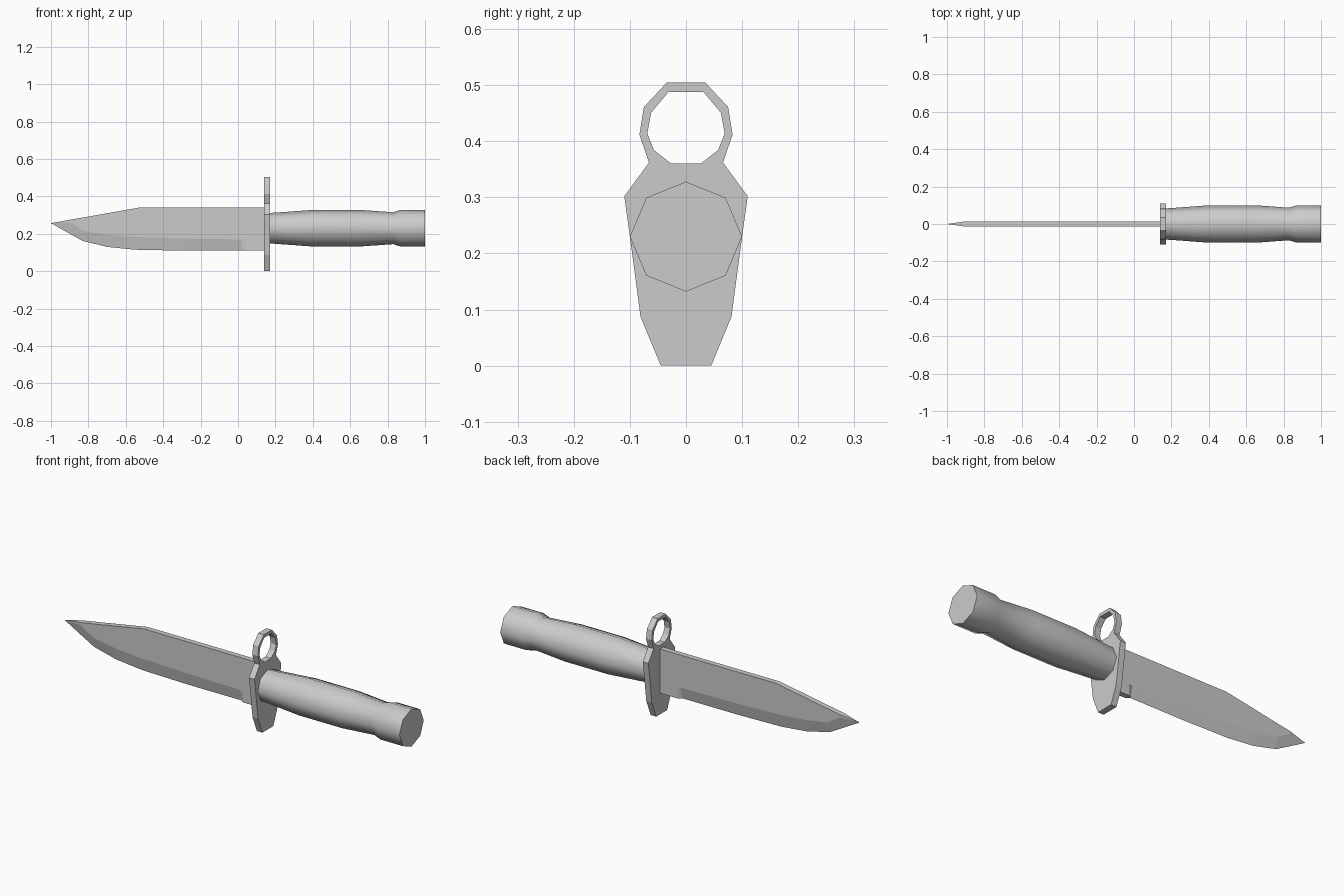
import bpy, bmesh, math

cube = bpy.data.objects.get("Cube")
if cube:
    bpy.data.objects.remove(cube, do_unlink=True)

GREY = (0.6, 0.6, 0.6, 1)
steel = bpy.data.materials.new("light grey")
steel.use_nodes = True
steel.diffuse_color = GREY
steel.node_tree.nodes["Principled BSDF"].inputs["Base Color"].default_value = GREY


def loft(name, rings):
    """Skin a list of equal-sized closed rings and cap both ends."""
    bm = bmesh.new()
    rows = [[bm.verts.new(p) for p in ring] for ring in rings]
    n = len(rows[0])
    for a, b in zip(rows, rows[1:]):
        for i in range(n):
            j = (i + 1) % n
            bm.faces.new((a[i], a[j], b[j], b[i]))
    bm.faces.new(rows[0])
    bm.faces.new(rows[-1])
    bmesh.ops.remove_doubles(bm, verts=bm.verts, dist=0.0003)
    bmesh.ops.recalc_face_normals(bm, faces=bm.faces)
    mesh = bpy.data.meshes.new(name)
    bm.to_mesh(mesh)
    bm.free()
    obj = bpy.data.objects.new(name, mesh)
    bpy.context.collection.objects.link(obj)
    mesh.materials.append(steel)
    return obj


# Handle: octagonal grip with a flared pommel
def octagon(x, r):
    angles = [math.tau * i / 8 for i in range(8)]
    return [(x, r * math.cos(a), 0.23 + 0.98 * r * math.sin(a)) for a in angles]


grip = [(0.16, 0.083), (0.2, 0.085), (0.4, 0.1), (0.65, 0.1),
        (0.83, 0.087), (0.87, 0.1), (1.0, 0.1)]
handle = loft("handle", [octagon(x, r) for x, r in grip])
bpy.context.view_layer.objects.active = handle
handle.select_set(True)
bpy.ops.object.shade_smooth_by_angle(angle=math.radians(50))
handle.select_set(False)

# Blade: each station is spine, bevel ridge and cutting edge as (x, z),
# then the half thickness of the flat and of the edge
T = 0.014
stations = [
    ((-1, 0.257), (-1, 0.257), (-1, 0.257), 0, 0),
    ((-0.9, 0.275), (-0.9, 0.262), (-0.92, 0.212), T, 0),
    ((-0.8, 0.292), (-0.82, 0.215), (-0.83, 0.162), T, 0),
    ((-0.7, 0.31), (-0.7, 0.195), (-0.7, 0.13), T, 0),
    ((-0.53, 0.34), (-0.55, 0.183), (-0.55, 0.115), T, 0),
    ((-0.3, 0.34), (-0.3, 0.175), (-0.3, 0.11), T, 0),
    ((0.02, 0.34), (0.02, 0.17), (0.02, 0.11), T, 0),
    ((0.04, 0.34), (0.04, 0.17), (0.04, 0.11), T, T),
    ((0.15, 0.34), (0.15, 0.17), (0.15, 0.11), T, T),
]


def blade_ring(spine, ridge, edge, flat, thin):
    side = [(spine, flat), (ridge, flat), (edge, thin)]
    near = [(p[0], -y, p[1]) for p, y in side]
    far = [(p[0], y, p[1]) for p, y in reversed(side)]
    return near + far


loft("blade", [blade_ring(*s) for s in stations])

# Guard: flat plate with a muzzle ring, from mirrored half outlines (y, z)
outer = [(0.045, 0), (0.081, 0.087), (0.1, 0.23), (0.11, 0.302),
         (0.066, 0.362), (0.083, 0.412), (0.075, 0.461), (0.034, 0.505)]
hole = [(0.026, 0.36), (0.057, 0.384), (0.069, 0.414),
        (0.062, 0.451), (0.031, 0.488)]
curve = bpy.data.curves.new("guard_outline", "CURVE")
curve.dimensions = "2D"
curve.fill_mode = "BOTH"
curve.extrude = 0.016
for half in (outer, hole):
    loop = half + [(-y, z) for y, z in reversed(half)]
    spline = curve.splines.new("POLY")
    spline.points.add(len(loop) - 1)
    for point, (y, z) in zip(spline.points, loop):
        point.co = (y, z, 0, 1)
    spline.use_cyclic_u = True
guard = bpy.data.objects.new("guard", curve)
bpy.context.collection.objects.link(guard)
guard.location.x = 0.156
guard.rotation_euler = (math.pi / 2, 0, math.pi / 2)
curve.materials.append(steel)
bpy.context.view_layer.objects.active = guard
guard.select_set(True)
bpy.ops.object.convert(target="MESH")
bpy.ops.object.shade_flat()
